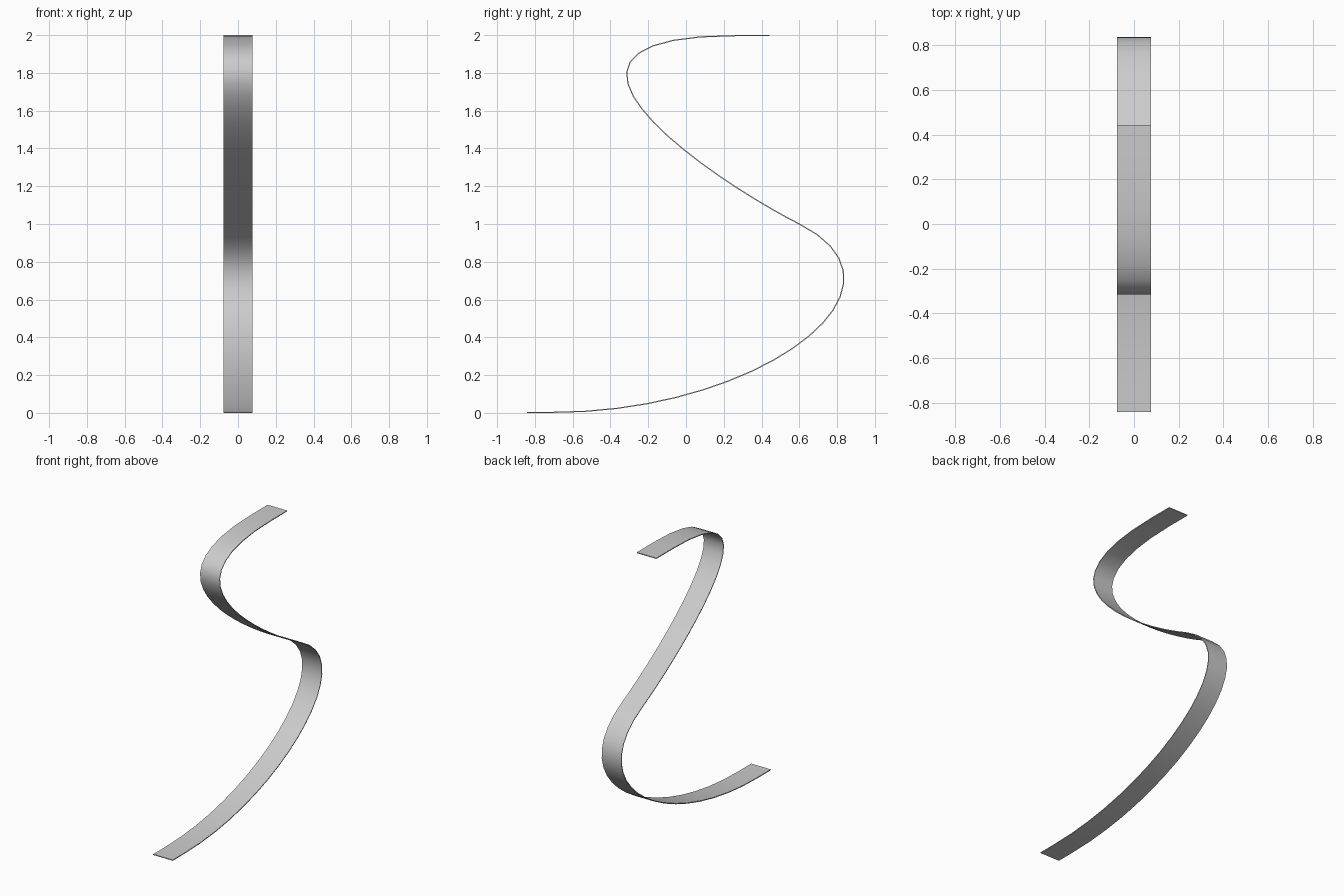
import bpy
import math
from mathutils import Vector
from mathutils.geometry import interpolate_bezier

cube = bpy.data.objects.get("Cube")
if cube:
    bpy.data.objects.remove(cube, do_unlink=True)

HALF_WIDTH = 0.077
THICKNESS = 0.006
LOW = THICKNESS / 2
HIGH = 2 - THICKNESS / 2
STEPS = 20


def side(y, z):
    return Vector((0, y, z))


# Side profile: flat foot, lower bend, upper bend, flat top end
middle = side(0.6, 1.0)
lower = interpolate_bezier(side(-0.70, LOW), side(0.38, LOW),
                           side(1.28, 0.66), middle, STEPS)
upper = interpolate_bezier(middle, side(0.2, 1.2),
                           side(-1.03, HIGH), side(0.26, HIGH), STEPS)
path = [side(-0.843, LOW), *lower, *upper[1:], side(0.443, HIGH)]

# Sweep the profile across the width
verts = [(x, p.y, p.z) for p in path for x in (-HALF_WIDTH, HALF_WIDTH)]
faces = [(i, i + 1, i + 3, i + 2) for i in range(0, len(verts) - 2, 2)]
mesh = bpy.data.meshes.new("ribbon")
mesh.from_pydata(verts, [], faces)
ribbon = bpy.data.objects.new("ribbon", mesh)
bpy.context.collection.objects.link(ribbon)

# Plain grey finish
grey = bpy.data.materials.new("light_grey")
grey.use_nodes = True
color = (0.6, 0.6, 0.6, 1)
grey.diffuse_color = color
for node in grey.node_tree.nodes:
    if node.type == 'BSDF_PRINCIPLED':
        node.inputs["Base Color"].default_value = color
mesh.materials.append(grey)

# Thin sheet thickness, smooth bends and sharp rims
for other in bpy.context.selected_objects:
    other.select_set(False)
bpy.context.view_layer.objects.active = ribbon
ribbon.select_set(True)
solid = ribbon.modifiers.new("thickness", 'SOLIDIFY')
solid.thickness = THICKNESS
solid.offset = 0
bpy.ops.object.modifier_apply(modifier=solid.name)
bpy.ops.object.shade_smooth_by_angle(angle=math.radians(40))
